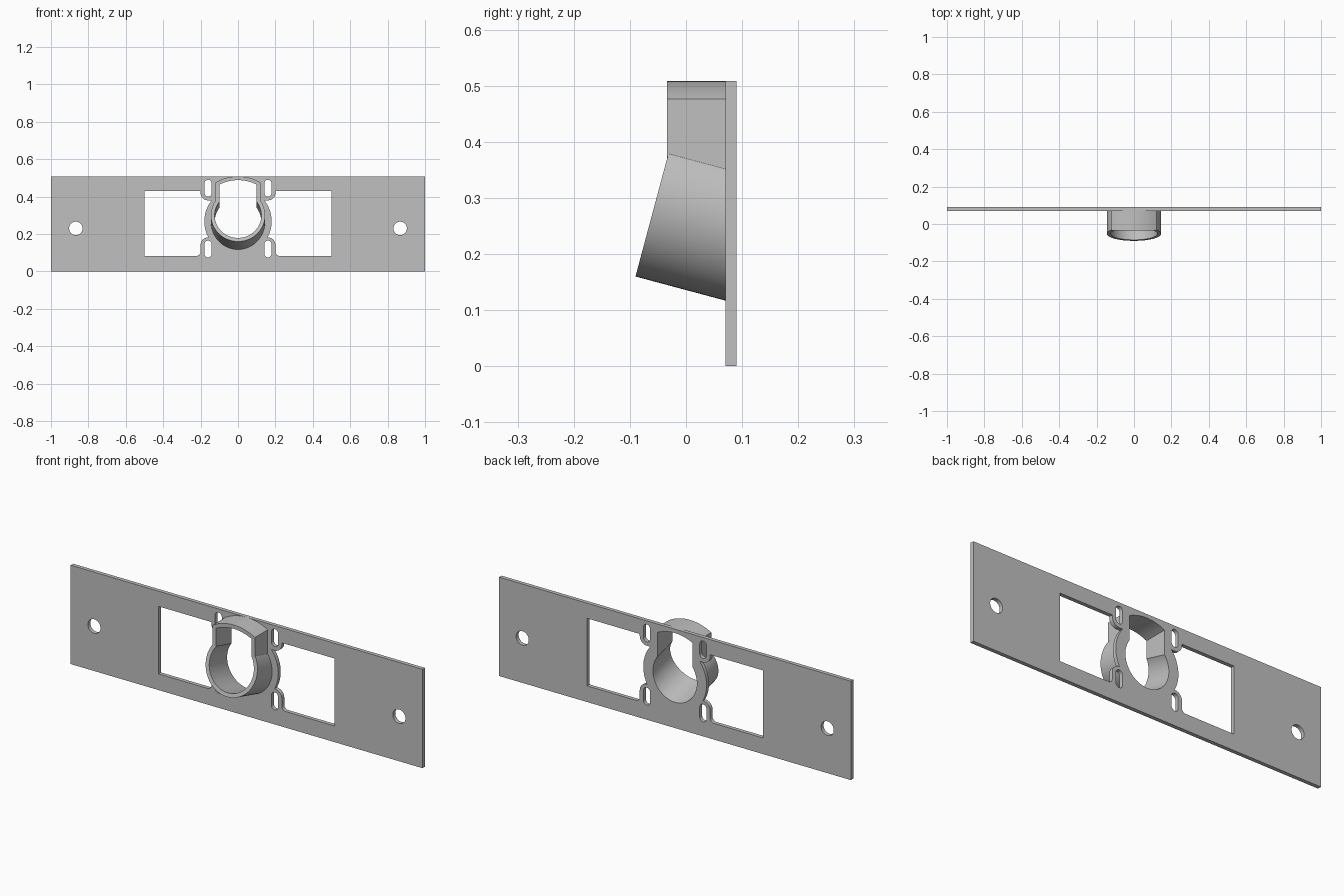
import bpy, bmesh, math
from mathutils import Matrix

if "Cube" in bpy.data.objects:
    bpy.data.objects.remove(bpy.data.objects["Cube"], do_unlink=True)

grey = bpy.data.materials.new("light_grey")
grey.use_nodes = True
grey.diffuse_color = (0.53, 0.53, 0.53, 1)
grey.node_tree.nodes["Principled BSDF"].inputs["Base Color"].default_value = (0.53, 0.53, 0.53, 1)

TOP, BACK, SEAT = 0.508, 0.09, 0.07   # plate top, plate back, plate front
CENTRE = 0.268                        # height of the round flange centre
TILT = (Matrix.Translation((0, -0.0525, 0.30))
        @ Matrix.Rotation(math.radians(-15), 4, 'X'))


def prism(name, points, y0, y1, matrix=Matrix()):
    """Extrude an x-z outline from y0 to y1."""
    bm = bmesh.new()
    face = bm.faces.new([bm.verts.new((x, y0, z)) for x, z in points])
    new = bmesh.ops.extrude_face_region(bm, geom=[face])["geom"]
    bmesh.ops.translate(bm, vec=(0, y1 - y0, 0),
                        verts=[v for v in new if isinstance(v, bmesh.types.BMVert)])
    bmesh.ops.recalc_face_normals(bm, faces=bm.faces)
    bm.transform(matrix)
    mesh = bpy.data.meshes.new(name)
    bm.to_mesh(mesh)
    bm.free()
    mesh.materials.append(grey)
    obj = bpy.data.objects.new(name, mesh)
    bpy.context.collection.objects.link(obj)
    return obj


def arc(cx, cz, r, start, end, n=12):
    angles = [math.radians(start + (end - start) * i / n) for i in range(n + 1)]
    return [(cx + r * math.cos(a), cz + r * math.sin(a)) for a in angles]


def circle(cx, cz, r, n=64):
    return arc(cx, cz, r, 0, 360, n)[:-1]


def rect(x0, x1, z0, z1):
    return [(x0, z0), (x1, z0), (x1, z1), (x0, z1)]


def capsule(cx, z0, z1, r):
    return arc(cx, z1 - r, r, 0, 180) + arc(cx, z0 + r, r, 180, 360)


def arch(half_width, r):
    """Straight sides closed by a shallow arc about the flange centre."""
    a = math.degrees(math.asin(half_width / r))
    return [(-half_width, 0.27), (half_width, 0.27)] + arc(0, CENTRE, r, 90 - a, 90 + a, 20)


def combine(target, tool, operation='DIFFERENCE'):
    mod = target.modifiers.new("cut", 'BOOLEAN')
    mod.operation, mod.object, mod.solver = operation, tool, 'EXACT'
    bpy.context.view_layer.objects.active = target
    bpy.ops.object.modifier_apply(modifier=mod.name)
    bpy.data.objects.remove(tool, do_unlink=True)


def cut_opening(target):
    combine(target, prism("round_opening", circle(0, 0, 0.125), -0.1, 0.3, TILT))
    combine(target, prism("arch_opening", arch(0.10, 0.22), -0.2, 0.2))


# Window cutter: one wide opening, keeping the flange and slotted lugs
window = prism("window", rect(-0.5, 0.5, 0.083, 0.43), 0.04, 0.12)
upper_lugs = arc(-0.16, 0.42, 0.04, 180, 270) + arc(0.16, 0.42, 0.04, 270, 360) + [(0.2, 0.6), (-0.2, 0.6)]
lower_lugs = arc(0.16, 0.142, 0.04, 0, 90) + arc(-0.16, 0.142, 0.04, 90, 180) + [(-0.2, -0.1), (0.2, -0.1)]
for outline in (circle(0, CENTRE, 0.18), upper_lugs, lower_lugs):
    combine(window, prism("keep", outline, 0, 0.2))
for s in (-1, 1):
    fillet = arc(0.222, 0.105, 0.022, 180, 270, 8) + [(0.222, 0.05), (0.19, 0.05), (0.19, 0.105)]
    combine(window, prism("keep", [(s * x, z) for x, z in fillet], 0, 0.2))

# Mounting plate with windows, slots and screw holes
plate = prism("mounting_plate", rect(-1, 1, 0, TOP), SEAT, BACK)
combine(plate, window)
for s in (-1, 1):
    combine(plate, prism("screw_hole", circle(s * 0.867, 0.23, 0.036, 48), 0, 0.2))
    for z0, z1 in ((0.40, 0.49), (0.075, 0.165)):
        combine(plate, prism("slot", capsule(s * 0.16, z0, z1, 0.019), 0, 0.2))
cut_opening(plate)

# Tilted round socket merged with a straight arched top
socket = prism("tilted_socket", circle(0, 0, 0.145), 0, 0.25, TILT)
combine(socket, prism("arched_top", arch(0.12, 0.24), -0.034, 0.12), 'UNION')
combine(socket, prism("trim", rect(-0.5, 0.5, -0.5, 1), SEAT, 0.6))
cut_opening(socket)

# Smooth curved walls, crisp edges
for obj in (plate, socket):
    bpy.ops.object.select_all(action='DESELECT')
    obj.select_set(True)
    bpy.context.view_layer.objects.active = obj
    bpy.ops.object.shade_smooth_by_angle(angle=math.radians(25))
